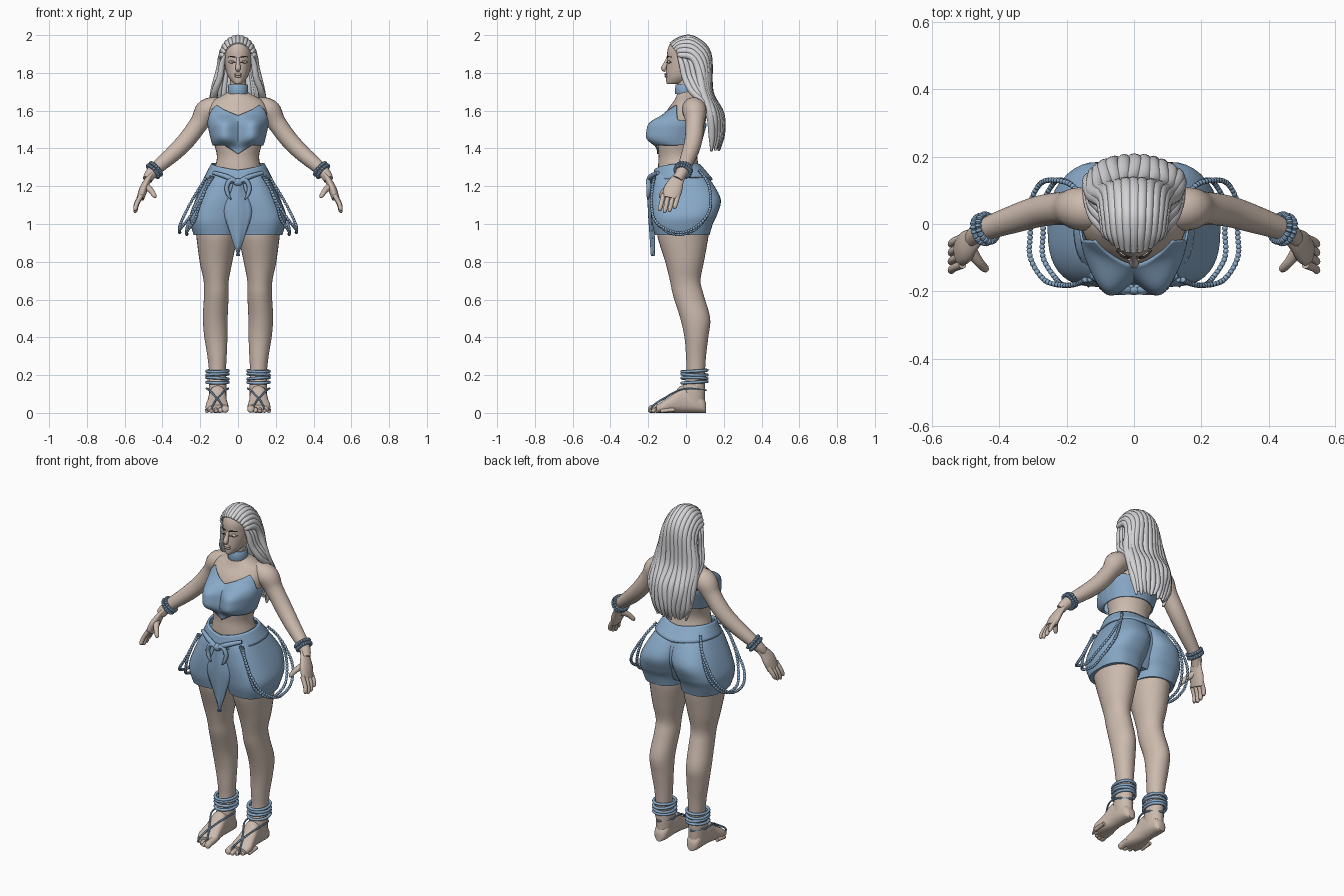
import bpy, bmesh, math
from math import sin, cos, pi
from mathutils import Vector, Matrix

if "Cube" in bpy.data.objects:
    bpy.data.objects.remove(bpy.data.objects["Cube"])


def material(name, rgb):
    m = bpy.data.materials.new(name)
    m.use_nodes = True
    m.diffuse_color = (*rgb, 1)
    m.node_tree.nodes["Principled BSDF"].inputs["Base Color"].default_value = (*rgb, 1)
    return m


SKIN = material("warm skin", (.60, .49, .42))
BLUE = material("blue cloth", (.25, .40, .58))
HAIR = material("pale grey hair", (.66, .66, .68))
DARK = material("dark lash", (.06, .05, .05))


def finish(name, bm, mat, thick=0):
    """Turn a bmesh into an object; names starting with left_ get a mirrored twin."""
    bmesh.ops.recalc_face_normals(bm, faces=bm.faces)
    for part in (name, name.replace("left_", "right_", 1)):
        if part != name:
            bmesh.ops.transform(bm, matrix=Matrix.Scale(-1, 4, (1, 0, 0)), verts=bm.verts)
            bmesh.ops.reverse_faces(bm, faces=bm.faces)
        me = bpy.data.meshes.new(part)
        bm.to_mesh(me)
        me.materials.append(mat)
        me.shade_smooth()
        me.set_sharp_from_angle(angle=math.radians(50))
        ob = bpy.data.objects.new(part, me)
        bpy.context.collection.objects.link(ob)
        if thick:
            ob.modifiers.new("thickness", "SOLIDIFY").thickness = thick
        if not name.startswith("left_"):
            break
    bm.free()


def grid(name, rows, mat, around=True, loop=False, caps=True, thick=0):
    """Skin rows of points with quads."""
    bm = bmesh.new()
    vs = [[bm.verts.new(p) for p in row] for row in rows]
    n = len(vs[0])
    for i in range(len(vs) if loop else len(vs) - 1):
        a, b = vs[i], vs[(i + 1) % len(vs)]
        for j in range(n if around else n - 1):
            k = (j + 1) % n
            bm.faces.new((a[j], a[k], b[k], b[j]))
    if caps and around and not loop:
        bm.faces.new(vs[0])
        bm.faces.new(vs[-1])
    finish(name, bm, mat, thick)


def spline(pts, steps, loop=False):
    """Catmull-Rom through tuples of any length."""
    n, out = len(pts), []
    get = (lambda i: pts[i % n]) if loop else (lambda i: pts[min(max(i, 0), n - 1)])
    for i in range(n if loop else n - 1):
        for s in range(steps):
            t = s / steps
            out.append(tuple(b + .5 * t * (c - a + t * (2*a - 5*b + 4*c - d + t * (3*(b - c) + d - a)))
                             for a, b, c, d in zip(get(i-1), get(i), get(i+1), get(i+2))))
    return out if loop else out + [tuple(pts[-1])]


def tube(name, pts, mat, ref=(1, 0, 0), sides=10, steps=6, loop=False, flat=1, beads=0):
    """Sweep an ellipse along points (x, y, z, radius)."""
    path = spline(pts, steps, loop)
    n, rows = len(path), []
    for i, p in enumerate(path):
        nxt = path[(i + 1) % n] if loop else path[min(i + 1, n - 1)]
        prv = path[i - 1] if loop or i else p
        t = (Vector(nxt[:3]) - Vector(prv[:3])).normalized()
        a = t.cross(Vector(ref)).normalized()
        b = t.cross(a)
        r = p[3] * (1 if not beads or i % beads else .55)
        rows.append([Vector(p[:3]) + r * (flat * cos(q) * a + sin(q) * b)
                     for q in (2 * pi * j / sides for j in range(sides))])
    grid(name, rows, mat, loop=loop)


def oval(ring, q, power=2, grow=1):
    z, x0, x1, y0, y1 = ring
    f = lambda c: math.copysign(abs(c) ** (2 / power), c) * grow / 2
    return Vector(((x0 + x1) / 2 + (x1 - x0) * f(cos(q)), (y0 + y1) / 2 + (y1 - y0) * f(sin(q)), z))


def loft(name, rings, mat, power=2, sides=32, steps=5):
    """Stack ovals given as (z, x min, x max, y front, y back)."""
    grid(name, [[oval(r, 2 * pi * j / sides, power) for j in range(sides)]
                for r in spline(rings, steps)], mat)


def wide(*rings):
    return [(z, -x, x, f, b) for z, x, f, b in rings]


def ball(name, centre, size, mat):
    bm = bmesh.new()
    bmesh.ops.create_uvsphere(bm, u_segments=20, v_segments=12, radius=1,
                              matrix=Matrix.Translation(centre) @ Matrix.Diagonal((*size, 1)))
    finish(name, bm, mat)


def ramp(x, keys):
    for (a, va), (b, vb) in zip(keys, keys[1:]):
        if x <= b:
            return va + (vb - va) * max(0, x - a) / (b - a)
    return keys[-1][1]


# Torso, neck and head
TORSO = wide((1.2, .15, -.15, .1), (1.3, .122, -.148, .07), (1.36, .112, -.145, .06), (1.43, .128, -.148, .075),
             (1.52, .148, -.13, .10), (1.6, .155, -.1, .11), (1.65, .135, -.065, .1), (1.68, .085, -.05, .085),
             (1.71, .046, -.045, .05), (1.79, .044, -.045, .05))
loft("torso", TORSO, SKIN)
loft("head", wide((1.74, .014, -.098, -.06), (1.75, .03, -.104, 0), (1.78, .052, -.105, .05), (1.82, .066, -.104, .09),
                  (1.87, .074, -.1, .11), (1.92, .075, -.098, .11), (1.96, .06, -.08, .09), (1.985, .03, -.04, .05)), SKIN)
tube("nose", [(0, -.095, 1.88, .008), (0, -.107, 1.85, .011), (0, -.117, 1.824, .015), (0, -.106, 1.812, .008)], SKIN)
for lip, z in (("upper_lip", 1.793), ("lower_lip", 1.782)):
    ball(lip, (0, -.103, z), (.021, .011, .007), SKIN)
ball("left_eyelid", (.031, -.089, 1.858), (.017, .009, .009), SKIN)
for part, z, r in (("left_lash", 1.855, .003), ("left_brow", 1.882, .0035)):
    tube(part, [(.013, -.1, z, r), (.032, -.097, z + .004, r), (.053, -.078, z + .002, r / 2)], DARK, (0, 0, 1), 6)

# Arms and hands
tube("left_arm", [(.09, .035, 1.615, .055), (.16, .045, 1.6, .064), (.205, .047, 1.535, .05), (.27, .04, 1.447, .047),
                  (.34, .02, 1.375, .043), (.447, -.018, 1.282, .033), (.48, -.045, 1.235, .026)], SKIN, (0, 1, 0), 20)
tube("left_palm", [(.45, -.018, 1.275, .028), (.477, -.045, 1.235, .036), (.5, -.068, 1.185, .049),
                   (.517, -.082, 1.135, .045)], SKIN, (0, 1, 0), 16, flat=.45)
for j, finger in enumerate(("index", "middle", "ring", "little")):
    y, drop = -.12 + .026 * j, (.01, 0, .005, .02)[j]
    tube("left_" + finger + "_finger", [(.51, y, 1.155, .013), (.535, y - .01, 1.105 + drop / 2, .012),
                                        (.543, y - .018, 1.07 + drop, .011), (.541, y - .02, 1.06 + drop, .005)], SKIN, (0, 1, 0))
tube("left_thumb", [(.487, -.075, 1.2, .02), (.462, -.112, 1.178, .015), (.443, -.132, 1.15, .012),
                    (.439, -.136, 1.138, .005)], SKIN, (0, 1, 0))
AXIS = Vector((.107, -.037, -.095)).normalized()
SIDE = AXIS.cross(Vector((0, 1, 0))).normalized()
for k in range(2):
    mid = Vector((.435, -.012, 1.292)) + AXIS * .02 * k
    ring = [mid + .041 * (cos(q) * SIDE + sin(q) * AXIS.cross(SIDE)) for q in (pi * i / 10 for i in range(20))]
    tube("left_bracelet_%d" % k, [(*p, .01) for p in ring], BLUE, AXIS, 8, 4, True, beads=4)

# Legs and feet
loft("left_leg", [(.99, .01, .225, -.15, .12), (.93, .005, .22, -.15, .118), (.8, .03, .203, -.11, .095),
                  (.7, .049, .182, -.085, .077), (.62, .05, .18, -.068, .095), (.5, .055, .186, -.03, .128),
                  (.4, .056, .178, -.008, .118), (.3, .06, .162, 0, .106), (.2, .065, .152, .002, .1),
                  (.12, .06, .155, -.025, .1), (.04, .065, .15, -.02, .1)], SKIN)
foot = []
for y, x, w, h in spline([(.107, .107, .02, .05), (.09, .107, .037, .08), (.04, .107, .044, .12), (-.02, .108, .046, .145),
                          (-.07, .11, .052, .1), (-.12, .111, .061, .065), (-.155, .106, .054, .042)], 4):
    foot.append([(x + w * cos(q), y, h / 2 + h / 2 * math.copysign(abs(sin(q)) ** .7, sin(q)))
                 for q in (2 * pi * j / 24 for j in range(24))])
grid("left_foot", foot, SKIN)
for j in range(5):
    r = .019 if j == 0 else .0145 - .001 * j
    x, y = .068 + .024 * j, -.183 + .004 * j * j
    tube("left_toe_%d" % j, [(x, y + .06, r * 1.6, r), (x, y + .02, r * 1.3, r), (x, y - .008, r, r),
                             (x, y - .017, r, r / 2)], SKIN)

# Anklets and foot straps
for k, z in enumerate((.162, .183, .203, .222)):
    ring = [(.109 + .057 * cos(q), .045 + .067 * sin(q), z + .004 * sin(q + 2 * k), .008) for q in (pi * i / 8 for i in range(16))]
    tube("left_anklet_%d" % k, ring, BLUE, (0, 0, 1), 8, 4, True)
for part, x in (("outer", .162), ("inner", .056)):
    tube("left_%s_strap" % part, [(.109, .107, .12, .005), (x, .05, .128, .005), (x, -.015, .127, .005),
                                  ((x + .11) / 2, -.07, .105, .005), (.11, -.115, .077, .005)], BLUE, (0, 0, 1), 6)
for part, x in (("big_toe", .082), ("small_toe", .135)):
    tube("left_%s_strap" % part, [(.11, -.11, .08, .006), ((x + .11) / 2, -.145, .06, .005), (x, -.178, .035, .005),
                                  (x, -.185, .015, .004)], BLUE, (1, 0, 0), 6)

# Strapless top with a pointed neckline and hem
top = []
for i in range(25):
    row = []
    for j in range(80):
        q = 2 * pi * j / 80 - pi / 2
        d = abs(math.remainder(q + pi / 2, 2 * pi))
        low = ramp(d, [(0, 1.37), (.55, 1.415), (pi, 1.42)])
        high = ramp(d, [(0, 1.575), (.85, 1.632), (1.35, 1.55), (pi, 1.53)])
        z = low + (high - low) * i / 24
        k = next(k for k in range(len(TORSO) - 1) if TORSO[k + 1][0] >= z)
        t = (z - TORSO[k][0]) / (TORSO[k + 1][0] - TORSO[k][0])
        p = oval([a + (b - a) * t for a, b in zip(TORSO[k], TORSO[k + 1])], q, 2, 1.07)
        if d < pi / 2:
            swell = math.exp(-((abs(p.x) - .075) / .068) ** 2 - ((z - 1.495) / .076) ** 4)
            p.y -= .08 * swell * min(1, cos(d) * 3)
            p.x *= 1 + .08 * swell
        row.append(p)
    top.append(row)
grid("strapless_top", top, BLUE, caps=False, thick=.008)
loft("choker", wide((1.688, .05, -.054, .052), (1.692, .054, -.058, .055), (1.735, .052, -.056, .055),
                    (1.739, .047, -.05, .05)), BLUE, steps=2)

# Shorts, two overlapping halves with a core, and a dipping waistband
loft("left_shorts_half", [(.943, .003, .235, -.165, .125), (1, -.005, .252, -.18, .142), (1.05, -.02, .255, -.185, .165),
                          (1.13, -.03, .224, -.187, .184), (1.22, -.04, .178, -.178, .138), (1.265, -.05, .15, -.165, .1)],
     BLUE, 2.5, 40)
loft("shorts_core", wide((.985, .1, -.14, .09), (1.05, .15, -.168, .12), (1.13, .15, -.178, .148),
                         (1.22, .15, -.175, .125), (1.25, .14, -.16, .1)), BLUE, 2.5)
band = []
for i in range(7):
    row = []
    for j in range(48):
        q = 2 * pi * j / 48
        t, z = i / 6, 1.225 + .073 * i / 6 + .022 * abs(cos(q)) - .012 * max(0, -sin(q)) + .012 * max(0, sin(q))
        row.append(oval((z, -.18 + .038 * t, .18 - .038 * t, -.186 + .018 * t, .142 - .062 * t), q, 2.2))
    band.append(row)
grid("waistband", band, BLUE, caps=False, thick=.012)

# Hanging front cloth and its knot
cloth = []
for z, w, y in spline([(1.24, .022, -.19), (1.18, .035, -.195), (1.07, .074, -.194), (.95, .042, -.186), (.83, .002, -.178)], 4):
    cloth.append([(w * u / 4, y - .008 * cos(u * pi / 4), z) for u in range(-4, 5)])
grid("front_cloth", cloth, BLUE, around=False, thick=.012)
ball("sash_knot", (0, -.195, 1.222), (.026, .016, .02), BLUE)
tube("left_sash_loop", [(.01, -.2, 1.225, .009), (.04, -.2, 1.232, .012), (.06, -.198, 1.195, .012),
                        (.052, -.2, 1.155, .01), (.036, -.202, 1.13, .003)], BLUE, (0, 1, 0))
tube("left_sash_fold", [(.01, -.195, 1.225, .013), (.06, -.188, 1.25, .014), (.13, -.15, 1.272, .01)], BLUE, (0, 0, 1))

# Beaded strands draped over each hip
for k, (out, low) in enumerate(((.308, .955), (.27, .945))):
    tube("left_hip_strand_%d" % k,
         [(.13 + .015 * k, -.165, 1.255, .008), (.17, -.178, 1.19, .008), (.215 - .01 * k, -.182, 1.1, .008),
          (out - .04, -.165, 1.02, .008), (out, -.1, low + .015, .008), (out, -.02, low, .008),
          (out, .06, low + .035, .008), (out - .03, .12, 1.06, .008), (.235 - .02 * k, .13, 1.14, .008),
          (.185, .115, 1.22, .008), (.145, .07, 1.285, .008)], BLUE, (1, 0, 0), 8, 24, beads=4)

# Long locks swept back from the hairline
COUNT = 13
for k in range(COUNT):
    u = 2 * k / (COUNT - 1) - 1
    s, c = sin(1.38 * u), cos(1.38 * u)
    sway = .006 * sin(5 * k)
    tube("hair_lock_%d" % k,
         [(.074 * s, -.02 - .063 * c, 1.87 + .082 * c, .009), (.083 * s, -.03 + .005 * c, 1.875 + .104 * c, .016),
          (.09 * s, .03 + .01 * c, 1.86 + .118 * c, .018), (.098 * s, .055 + .06 * c, 1.8 + .1 * c, .02),
          (.128 * s + sway, .08 + .045 * c, 1.7, .021), (.136 * s - sway, .115 + .068 * c, 1.58, .021),
          (.118 * s + sway, .125 + .063 * c, 1.47, .018), (.095 * s - sway, .125 + .05 * c, 1.385 + 3 * abs(sway), .006)],
         HAIR, (1, 0, 0), 12)
for k in range(3):
    y = .025 * k
    tube("left_side_lock_%d" % k,
         [(.072, -.04 + y, 1.895 - .004 * k, .008), (.085, -.022 + y, 1.845, .015), (.096, -.005 + y, 1.775, .017),
          (.122, .03 + y, 1.705, .018), (.135 - .01 * k, .1 + y / 2, 1.63, .018), (.115 - .015 * k, .135, 1.52, .015),
          (.1 - .015 * k, .135, 1.43, .006)], HAIR, (1, 0, 0), 12)
